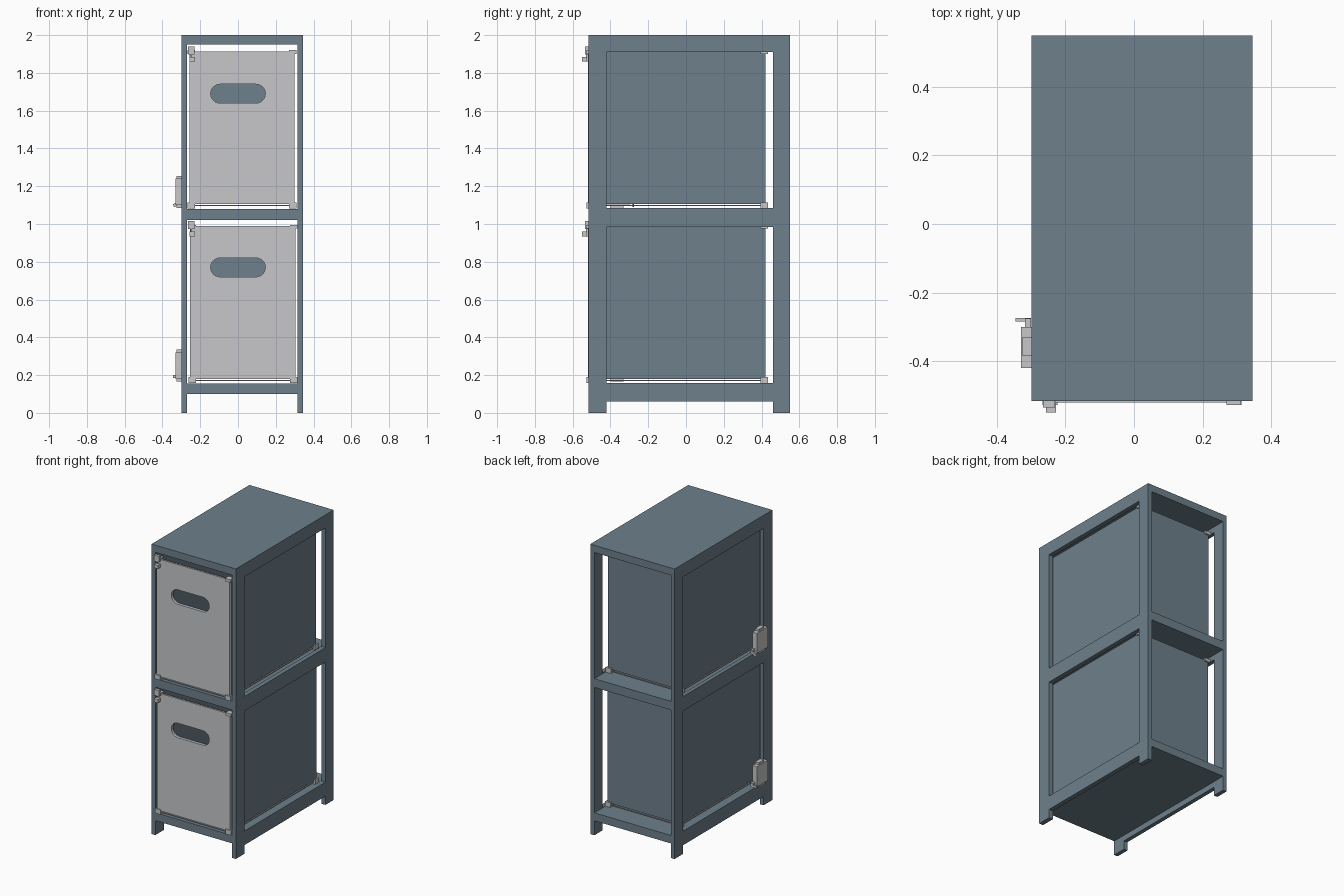
import bpy
import bmesh
import math
from mathutils import Vector

old = bpy.data.objects.get("Cube")
if old:
    bpy.data.objects.remove(old, do_unlink=True)


def material(name, rgb):
    m = bpy.data.materials.new(name)
    m.use_nodes = True
    m.diffuse_color = (*rgb, 1)
    m.node_tree.nodes["Principled BSDF"].inputs["Base Color"].default_value = (*rgb, 1)
    return m


BLUE = material("slate_blue", (0.155, 0.214, 0.26))
GREY = material("light_grey", (0.57, 0.575, 0.585))


def finish(name, bm, mat):
    bmesh.ops.recalc_face_normals(bm, faces=bm.faces)
    mesh = bpy.data.meshes.new(name)
    bm.to_mesh(mesh)
    bm.free()
    mesh.materials.append(mat)
    ob = bpy.data.objects.new(name, mesh)
    bpy.context.collection.objects.link(ob)
    return ob


def box(name, x, y, z, mat):
    """Box from its (low, high) range on each axis."""
    bm = bmesh.new()
    bmesh.ops.create_cube(bm, size=1)
    for v in bm.verts:
        v.co = Vector([(r[0] + r[1]) / 2 + c * (r[1] - r[0])
                       for r, c in zip((x, y, z), v.co)])
    return finish(name, bm, mat)


def slot(cz, y, half=0.145, r=0.05):
    """Rounded grip-hole cutter running along y."""
    bm = bmesh.new()
    ring = []
    for side in (1, -1):
        for i in range(13):
            a = math.pi * (i / 12 - 0.5)
            ring.append(bm.verts.new((side * (half - r + r * math.cos(a)), y[0],
                                      cz + side * r * math.sin(a))))
    face = bm.faces.new(ring)
    out = bmesh.ops.extrude_face_region(bm, geom=[face])["geom"]
    for v in out:
        if isinstance(v, bmesh.types.BMVert):
            v.co.y = y[1]
    return finish("slot_cutter", bm, BLUE)


def cut(ob, cutters):
    for c in cutters:
        mod = ob.modifiers.new("cut", "BOOLEAN")
        mod.operation = "DIFFERENCE"
        mod.solver = "EXACT"
        mod.object = c
    bpy.context.view_layer.update()
    graph = bpy.context.evaluated_depsgraph_get()
    mesh = bpy.data.meshes.new_from_object(ob.evaluated_get(graph))
    ob.modifiers.clear()
    ob.data = mesh
    for c in cutters:
        bpy.data.objects.remove(c, do_unlink=True)


# Cabinet frame: one block with bays cut through front-to-back and side-to-side
frame = box("cabinet_frame", (-0.298, 0.345), (-0.516, 0.55), (0, 2), BLUE)
cutters = []
for z in ((-0.1, 0.1), (0.155, 1.02), (1.08, 1.95)):
    cutters.append(box("bay_cutter", (-0.27, 0.314), (-1, 1), z, BLUE))
for z in ((-0.2, 0.06), (0.157, 0.985), (1.085, 1.91)):
    cutters.append(box("side_cutter", (-1, 1), (-0.42, 0.46), z, BLUE))
cut(frame, cutters)


def drawer(tag, dx, z0, z1, slot_z):
    x0, x1 = -0.257 + dx, 0.3 + dx
    # Open-topped bin with a grip hole
    body = box(tag + "_drawer_bin", (x0, x1), (-0.507, 0.422), (z0, z1), BLUE)
    cut(body, [box("bin_cutter", (x0 + 0.012, x1 - 0.012), (-0.495, 0.41),
                   (z0 + 0.012, z1 + 0.1), BLUE),
               slot(slot_z, (-0.55, -0.45))])
    front = box(tag + "_drawer_front", (x0, x1), (-0.52, -0.507), (z0, z1 + 0.004), GREY)
    cut(front, [slot(slot_z, (-0.55, -0.45))])
    # Corner brackets, top and bottom
    for level, za, zb in (("bottom", z0 - 0.022, z0 + 0.01), ("top", z1 - 0.01, z1 + 0.01)):
        for end, ya, yb in (("front", -0.527, -0.487), ("back", 0.395, 0.434)):
            for side, xa, xb in (("right", x0 - 0.01, x0 + 0.03), ("left", x1 - 0.03, x1 + 0.01)):
                box(f"{tag}_{level}_{end}_{side}_bracket", (xa, xb), (ya, yb), (za, zb), GREY)
    # Thin rods between the bottom brackets
    zr = (z0 - 0.011, z0 - 0.005)
    for end, y in (("front", -0.516), ("back", 0.42)):
        box(f"{tag}_{end}_rod", (x0 + 0.03, x1 - 0.03), (y, y + 0.006), zr, GREY)
    for side, x in (("right", x0), ("left", x1 - 0.006)):
        box(f"{tag}_{side}_rod", (x, x + 0.006), (-0.487, 0.395), zr, GREY)
    # Latch at the upper right corner of the front
    box(tag + "_latch_plate", (-0.265, -0.23), (-0.535, -0.515), (z1 - 0.012, z1 + 0.03), GREY)
    box(tag + "_latch_arm", (-0.252, -0.246), (-0.53, -0.52), (z1 - 0.05, z1 - 0.01), GREY)
    box(tag + "_latch_tip", (-0.257, -0.227), (-0.55, -0.523), (z1 - 0.05, z1 - 0.026), GREY)


drawer("upper", 0, 1.105, 1.91, 1.69)
drawer("lower", 0.004, 0.18, 0.985, 0.77)


def actuator(tag, z, angle):
    """Small motor on the right side with flange, hub and swinging arm."""
    box(tag + "_motor_body", (-0.33, -0.297), (-0.42, -0.3), (z, z + 0.14), GREY)
    box(tag + "_motor_cap", (-0.325, -0.297), (-0.385, -0.33), (z + 0.14, z + 0.155), GREY)
    box(tag + "_motor_foot", (-0.325, -0.297), (-0.4, -0.33), (z - 0.015, z), GREY)
    box(tag + "_motor_hub", (-0.318, -0.3), (-0.3, -0.275), (z + 0.005, z + 0.03), GREY)
    arm = box(tag + "_motor_arm", (-0.036, 0.006), (-0.005, 0.005), (-0.008, 0.008), GREY)
    arm.location = (-0.309, -0.279, z + 0.012)
    arm.rotation_euler.y = angle


actuator("upper", 1.1, math.radians(-25))
actuator("lower", 0.18, 0)
